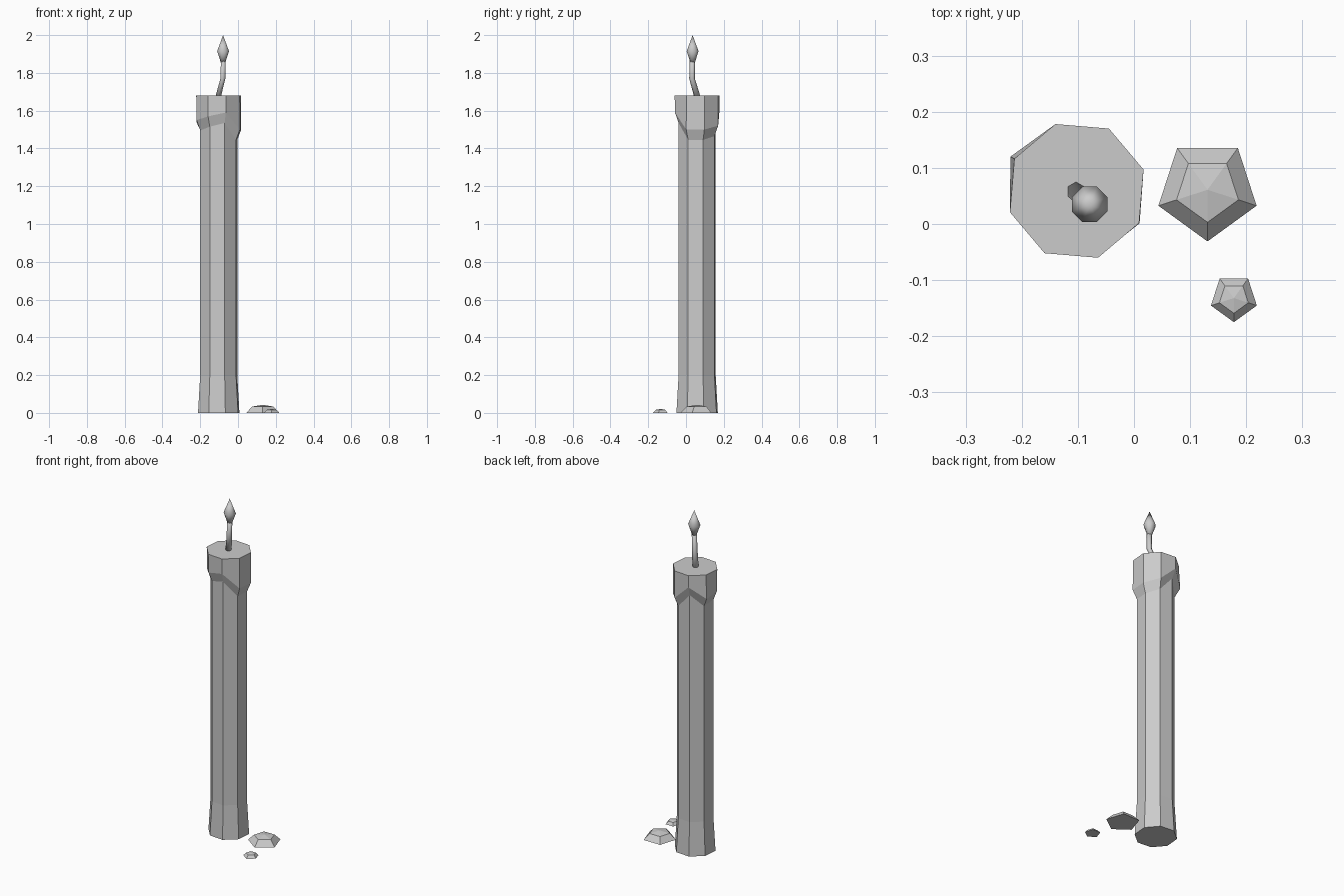
import bpy, bmesh
from math import cos, sin, radians

if "Cube" in bpy.data.objects:
    bpy.data.objects.remove(bpy.data.objects["Cube"])


def make_loft(name, rings, smooth=False):
    """Bridge rings of points into a closed solid; a one-point ring is a tip."""
    bm = bmesh.new()
    loops = [[bm.verts.new(p) for p in ring] for ring in rings]
    for a, b in zip(loops, loops[1:]):
        n = len(a)
        for i in range(n):
            j = (i + 1) % n
            if len(b) == 1:
                bm.faces.new((a[i], a[j], b[0]))
            else:
                bm.faces.new((a[i], a[j], b[j], b[i]))
    bm.faces.new(loops[0][::-1])
    if len(loops[-1]) > 1:
        bm.faces.new(loops[-1])
    bmesh.ops.recalc_face_normals(bm, faces=bm.faces)
    mesh = bpy.data.meshes.new(name)
    bm.to_mesh(mesh)
    bm.free()
    for poly in mesh.polygons:
        poly.use_smooth = smooth
    obj = bpy.data.objects.new(name, mesh)
    bpy.context.collection.objects.link(obj)
    return obj


def ring(x, y, r, z, n, start=0.0):
    """Regular ring; r and z may be single values or one value per corner."""
    rs = r if isinstance(r, list) else [r] * n
    zs = z if isinstance(z, list) else [z] * n
    return [(x + rs[i] * cos(radians(start + 360 * i / n)),
             y + rs[i] * sin(radians(start + 360 * i / n)), zs[i])
            for i in range(n)]


# Candle body with flared foot and uneven melted collar
CX, CY, TURN = -0.102, 0.059, 17.7
lip_z = [1.50, 1.52, 1.61, 1.54, 1.55, 1.57, 1.59, 1.50]
lip_r = [0.125, 0.125, 0.125, 0.133, 0.123, 0.123, 0.123, 0.126]
under_z = [z - 0.055 for z in lip_z]
candle_levels = [(0.115, 0.0), (0.103, 0.2), (0.103, under_z),
                 (lip_r, lip_z), (0.125, 1.68)]
make_loft("candle_body", [ring(CX, CY, r, z, 8, TURN) for r, z in candle_levels])

# Bent wick
wick_path = [(-0.106, 0.061, 0.017, 1.67), (-0.080, 0.032, 0.015, 1.77),
             (-0.078, 0.034, 0.014, 1.88)]
make_loft("wick", [ring(x, y, r, z, 6, 30) for x, y, r, z in wick_path], True)

# Flame
FX, FY = -0.079, 0.035
flame_levels = [(0.013, 1.855), (0.034, 1.915)]
make_loft("flame", [ring(FX, FY, r, z, 8, 22.5) for r, z in flame_levels]
          + [[(FX, FY, 2.0)]], True)

# Wax drops on the ground
for name, x, y, r, h in (("large_wax_drop", 0.131, 0.061, 0.092, 0.043),
                         ("small_wax_drop", 0.178, -0.132, 0.043, 0.021)):
    make_loft(name, [ring(x, y, r, 0, 5, -90),
                     ring(x, y, r * 0.63, h * 0.78, 5, -90), [(x, y, h)]])
